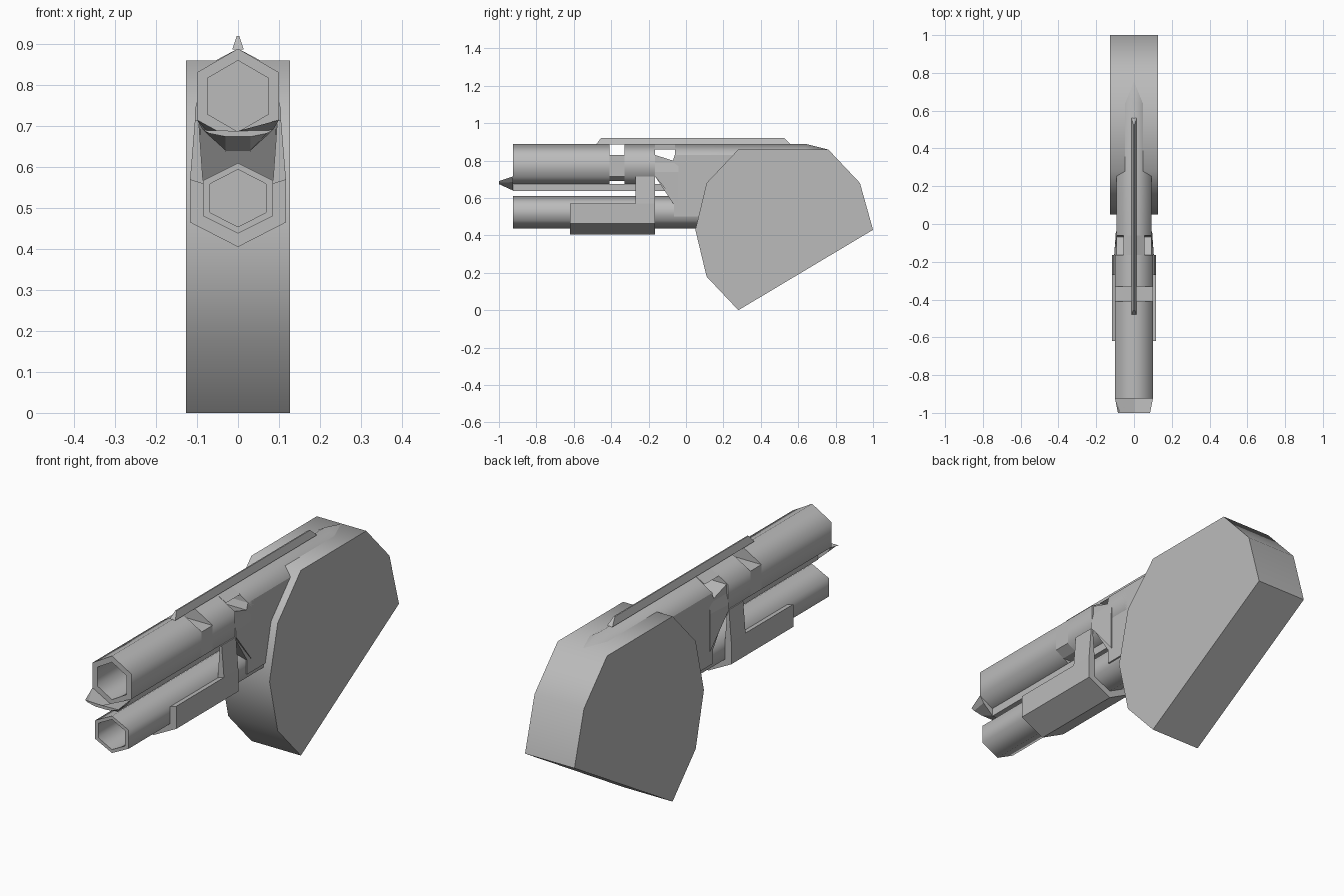
import bpy, bmesh, math

cube = bpy.data.objects.get("Cube")
if cube:
    bpy.data.objects.remove(cube, do_unlink=True)

grey = bpy.data.materials.new("plain_grey")
grey.use_nodes = True
COLOUR = (0.5, 0.5, 0.5, 1)
grey.diffuse_color = COLOUR
grey.node_tree.nodes["Principled BSDF"].inputs["Base Color"].default_value = COLOUR


def loft(name, rings, smooth=False):
    """Skin a chain of equal-length rings and cap both ends."""
    bm = bmesh.new()
    loops = [[bm.verts.new(p) for p in ring] for ring in rings]
    n = len(loops[0])
    for a, b in zip(loops, loops[1:]):
        for i in range(n):
            j = (i + 1) % n
            bm.faces.new((a[i], a[j], b[j], b[i]))
    bm.faces.new(loops[0][::-1])
    bm.faces.new(loops[-1])
    bmesh.ops.recalc_face_normals(bm, faces=bm.faces)
    mesh = bpy.data.meshes.new(name)
    bm.to_mesh(mesh)
    bm.free()
    mesh.materials.append(grey)
    obj = bpy.data.objects.new(name, mesh)
    bpy.context.collection.objects.link(obj)
    if smooth:
        bpy.ops.object.select_all(action='DESELECT')
        obj.select_set(True)
        bpy.context.view_layer.objects.active = obj
        bpy.ops.object.shade_smooth_by_angle(angle=math.radians(65))
    return obj


def across(name, profile, half, smooth=False):
    """Side profile (y, z) extruded symmetrically in x."""
    return loft(name, [[(x, y, z) for y, z in profile] for x in (-half, half)], smooth)


def along(name, section, y0, y1, smooth=False):
    """Cross-section (x, z) extruded in y."""
    return loft(name, [[(x, y, z) for x, z in section] for y in (y0, y1)], smooth)


def hexagon(y, zc, half_width, radius):
    """Hexagon ring with points at the top and bottom."""
    ring = []
    for i in range(6):
        a = math.radians(90 + 60 * i)
        ring.append((half_width * math.cos(a) / math.cos(math.pi / 6), y,
                     zc + radius * math.sin(a)))
    return ring


UP, LOW = 0.773, 0.524

# Large angular rear body
across("rear_body", [(0.28, 0), (0.11, 0.18), (0.05, 0.43), (0.11, 0.68), (0.28, 0.86),
                     (0.76, 0.86), (0.93, 0.68), (1.0, 0.43)], 0.127, True)

# Barrels with hexagonal bores
loft("upper_barrel", [hexagon(-0.41, UP, 0.10, 0.116), hexagon(-0.925, UP, 0.10, 0.116),
                      hexagon(-0.925, UP, 0.075, 0.087), hexagon(-0.70, UP, 0.075, 0.087)], True)
loft("lower_barrel", [hexagon(0.15, LOW, 0.086, 0.086), hexagon(-0.925, LOW, 0.086, 0.086),
                      hexagon(-0.925, LOW, 0.068, 0.070), hexagon(-0.70, LOW, 0.068, 0.070)], True)

# Exposed core in the slot, then the barrel collar behind it
along("slot_core", [(-0.1, 0.83), (0.1, 0.83), (0.1, 0.715), (0.057, 0.69),
                    (-0.057, 0.69), (-0.1, 0.715)], -0.41, -0.33)
loft("barrel_collar", [hexagon(-0.33, UP, 0.10, 0.116), hexagon(-0.165, UP, 0.10, 0.116)], True)

# Receiver sides and the ridged spine running over the body
across("receiver", [(-0.165, 0.715), (-0.165, 0.83), (-0.07, 0.80), (-0.06, 0.83),
                    (0.28, 0.83), (0.28, 0.5), (-0.065, 0.5), (-0.065, 0.565)], 0.093)
loft("spine", [hexagon(-0.06, UP, 0.093, 0.116), hexagon(0.64, UP, 0.093, 0.116),
               hexagon(0.76, UP - 0.03, 0.093, 0.116)], True)
along("spine_bridge", [(-0.055, 0.86), (0, 0.889), (0.055, 0.86)], -0.165, -0.06)

# Bracket cradling the lower barrel, with an ear on each side
along("bracket_cradle", [(-0.117, 0.57), (-0.085, 0.56), (0.085, 0.56), (0.117, 0.57),
                         (0.117, 0.465), (0, 0.405), (-0.117, 0.465)], -0.62, -0.165)
for side, label in ((1, "left"), (-1, "right")):
    along(label + "_bracket_ear", [(side * x, z) for x, z in
          ((0.117, 0.57), (0.105, 0.715), (0.096, 0.715), (0.085, 0.56))], -0.27, -0.165)
    # Cheek tapering from the ear back into the receiver
    loft(label + "_cheek", [[(side * x, -0.165, z) for x, z in
                             ((0.09, 0.715), (0.105, 0.715), (0.105, 0.74), (0.09, 0.80))],
                            [(side * x, -0.04, z) for x, z in
                             ((0.09, 0.565), (0.096, 0.565), (0.096, 0.74), (0.09, 0.80))]])

# Rod between the barrels and the wedge lip at the muzzle
along("under_rod", [(-0.03, 0.637), (0.03, 0.637), (0.03, 0.675), (-0.03, 0.675)], -0.925, -0.1)
loft("muzzle_lip", [[(x, -0.925, z) for x, z in
                     ((-0.1, 0.715), (-0.08, 0.685), (-0.03, 0.64), (0.03, 0.64),
                      (0.08, 0.685), (0.1, 0.715), (0, 0.66))],
                    [(x, -1.0, z) for x, z in
                     ((-0.085, 0.69), (-0.07, 0.682), (-0.03, 0.674), (0.03, 0.674),
                      (0.07, 0.682), (0.085, 0.69), (0, 0.688))]])

# Sighting rail with a sharp top and sloped ends
loft("top_rail", [[(-0.014, y, 0.887), (0.014, y, 0.887), (0.003, t, 0.92), (-0.003, t, 0.92)]
                  for y, t in ((-0.48, -0.455), (0.56, 0.525))])
